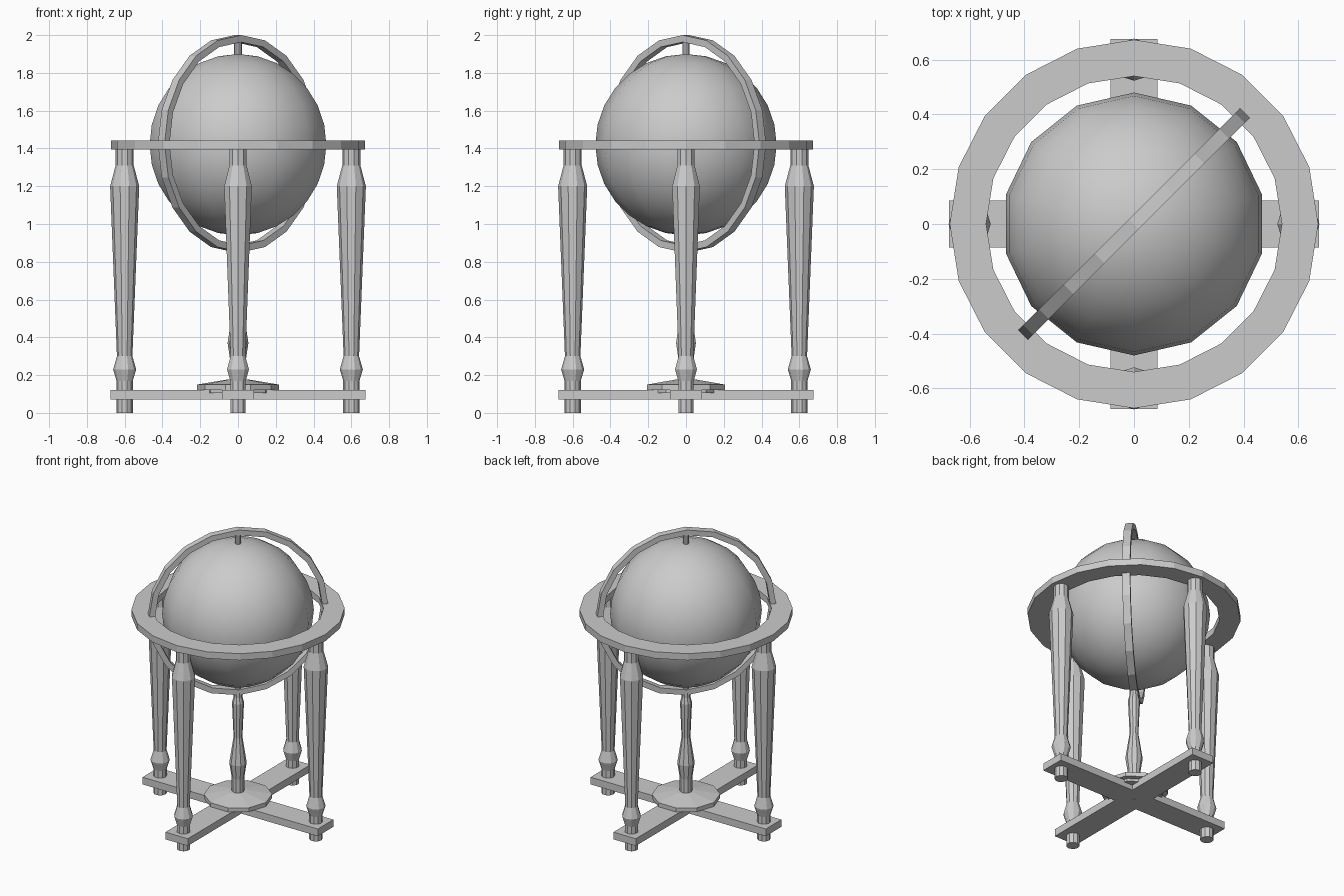
import bpy, bmesh
from math import pi, cos, sin

if "Cube" in bpy.data.objects:
    bpy.data.objects.remove(bpy.data.objects["Cube"])


def lathe(name, profile, sides, loc=(0, 0, 0), rot=(0, 0, 0), closed=False):
    """Revolve (radius, height) points about z; closed makes a hollow ring."""
    bm = bmesh.new()
    loops = [[bm.verts.new((r * cos(2 * pi * i / sides), r * sin(2 * pi * i / sides), z))
              for i in range(sides)] for r, z in profile]
    pairs = list(zip(loops, loops[1:]))
    if closed:
        pairs.append((loops[-1], loops[0]))
    else:
        bm.faces.new(loops[0])
        bm.faces.new(loops[-1])
    for a, b in pairs:
        for i in range(sides):
            j = (i + 1) % sides
            bm.faces.new((a[i], a[j], b[j], b[i]))
    bmesh.ops.recalc_face_normals(bm, faces=bm.faces)
    mesh = bpy.data.meshes.new(name)
    bm.to_mesh(mesh)
    bm.free()
    ob = bpy.data.objects.new(name, mesh)
    ob.location, ob.rotation_euler = loc, rot
    bpy.context.collection.objects.link(ob)
    return ob


def ring(name, inner, outer, half, loc, rot=(0, 0, 0)):
    return lathe(name, [(inner, -half), (outer, -half), (outer, half), (inner, half)],
                 20, loc, rot, closed=True)


CZ = 1.42

# Globe
bpy.ops.mesh.primitive_uv_sphere_add(segments=14, ring_count=14, radius=0.48, location=(0, 0, CZ))
globe = bpy.context.object
globe.name = "globe"
bpy.ops.object.shade_smooth()

# Horizon ring and diagonal meridian ring
ring("horizon_ring", 0.54, 0.673, 0.023, (0, 0, 1.418))
ring("meridian_ring", 0.538, 0.575, 0.025, (0, 0, 1.425), (pi / 2, 0, pi / 4))

# Axis pins at both poles
lathe("top_pin", [(0.02, 1.88), (0.02, 1.975)], 10)
lathe("bottom_pin", [(0.02, 0.87), (0.02, 0.96)], 10)

# Four turned legs
leg = [(0.043, 0), (0.043, 0.17), (0.061, 0.23), (0.041, 0.30),
       (0.077, 1.20), (0.048, 1.31), (0.048, 1.40)]
for k, side in enumerate(("right", "back", "left", "front")):
    a = k * pi / 2
    lathe(side + "_leg", leg, 10, (0.6 * cos(a), 0.6 * sin(a), 0), (0, 0, a))

# Crossed base beams
for name, dims in (("side_beam", (1.35, 0.172, 0.05)), ("front_back_beam", (0.172, 1.35, 0.05))):
    bpy.ops.mesh.primitive_cube_add(size=1, location=(0, 0, 0.095))
    bpy.context.object.name = name
    bpy.context.object.scale = dims

# Centre disc and turned column
lathe("centre_disc", [(0.18, 0.105), (0.18, 0.122), (0.216, 0.122), (0.216, 0.15), (0.06, 0.176)], 10)
lathe("centre_column", [(0.015, 0.068), (0.04, 0.15), (0.04, 0.27), (0.055, 0.37), (0.028, 0.55),
                        (0.038, 0.79), (0.028, 0.83), (0.028, 0.865)], 10)
